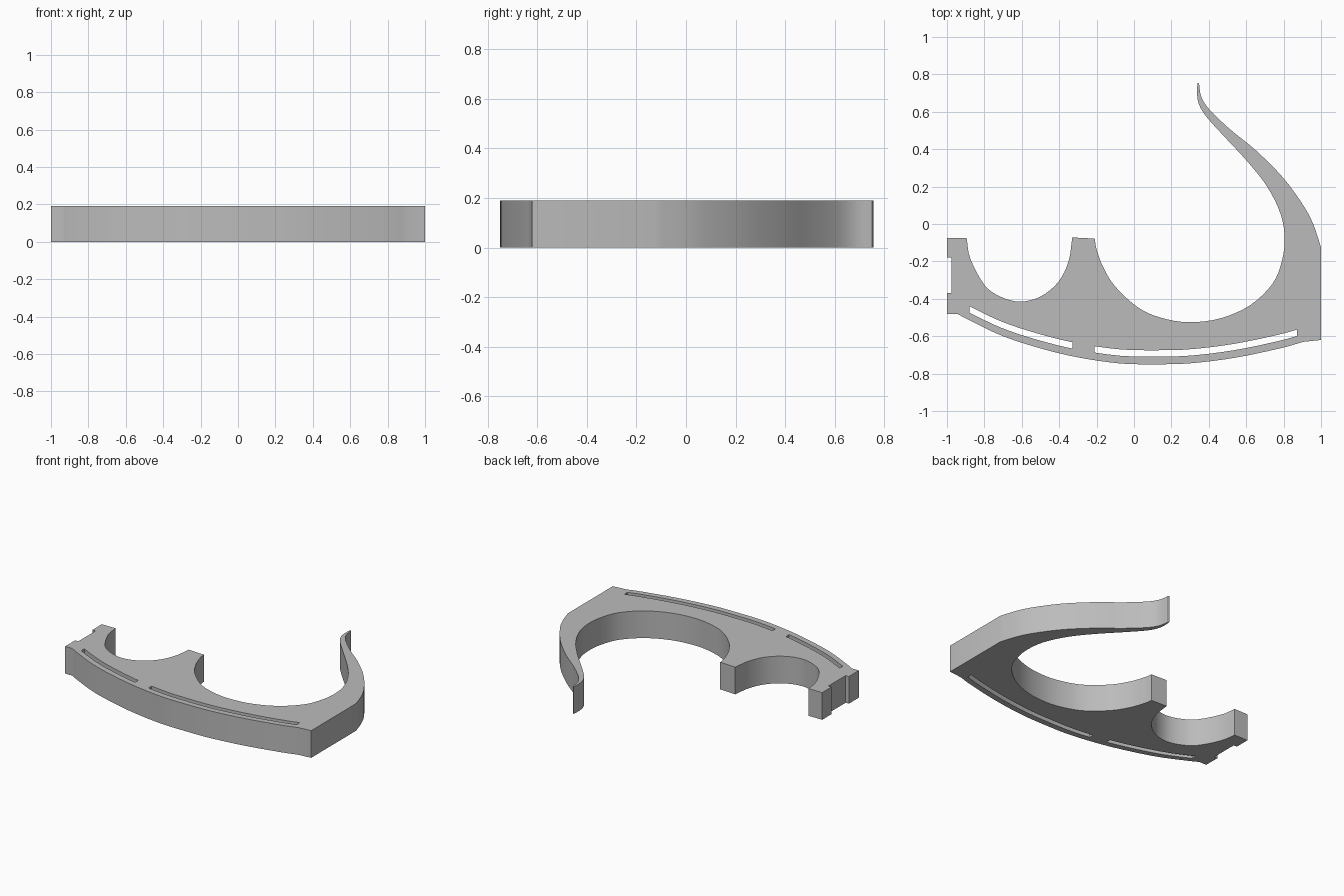
import bpy, bmesh
from mathutils import Vector

if "Cube" in bpy.data.objects:
    bpy.data.objects.remove(bpy.data.objects["Cube"])

HEIGHT = 0.19


def smooth(pts, steps=4):
    """Catmull-Rom curve through the points, end points included."""
    p = [Vector(q) for q in pts]
    p = [2 * p[0] - p[1]] + p + [2 * p[-1] - p[-2]]
    out = []
    for a, b, c, d in zip(p, p[1:], p[2:], p[3:]):
        for i in range(steps):
            t = i / steps
            out.append(0.5 * (2 * b + (c - a) * t + (2 * a - 5 * b + 4 * c - d) * t * t
                              + (3 * b - a - 3 * c + d) * t ** 3))
    return out + [p[-2]]


# Small and large rounded recesses, the large one running up the hook
small_recess = smooth([(-0.895, -0.075), (-0.875, -0.185), (-0.80, -0.325), (-0.715, -0.388),
                       (-0.61, -0.415), (-0.50, -0.388), (-0.405, -0.31), (-0.35, -0.2),
                       (-0.33, -0.072)])
hook_inside = smooth([(-0.21, -0.078), (-0.2, -0.135), (-0.165, -0.23), (-0.10, -0.335),
                      (0.02, -0.445), (0.14, -0.50), (0.29, -0.525), (0.46, -0.505),
                      (0.62, -0.435), (0.74, -0.32), (0.79, -0.2), (0.805, -0.08),
                      (0.785, 0.05), (0.715, 0.195), (0.61, 0.33), (0.485, 0.465),
                      (0.39, 0.57), (0.347, 0.64), (0.337, 0.705), (0.34, 0.755)])
hook_outside = smooth([(0.348, 0.75), (0.36, 0.68), (0.405, 0.61), (0.515, 0.505),
                       (0.65, 0.395), (0.795, 0.25), (0.905, 0.1), (0.96, -0.005), (1, -0.125)])
# Bowed front edge, right to left
front_edge = smooth([(0.905, -0.63), (0.78, -0.665), (0.54, -0.715), (0.3, -0.745), (0.1, -0.75),
                     (-0.08, -0.745), (-0.3, -0.713), (-0.5, -0.665), (-0.7, -0.6),
                     (-0.87, -0.52), (-0.945, -0.48)])
# Left end with its shallow notch
left_end = [(-1, -0.48), (-1, -0.37), (-0.975, -0.37), (-0.975, -0.18), (-1, -0.18), (-1, -0.075)]
outline = (small_recess + hook_inside + hook_outside + [(1, -0.62)] + front_edge + left_end)


def front_y(x):
    """Height of the front edge at x."""
    for a, b in zip(front_edge, front_edge[1:]):
        if b[0] <= x <= a[0]:
            return a[1] + (b[1] - a[1]) * (a[0] - x) / (a[0] - b[0])
    return front_edge[-1][1]


def slot(x0, x1, n=16):
    """Thin slot that follows the front edge."""
    xs = [x0 + (x1 - x0) * i / n for i in range(n + 1)]
    return ([(x, front_y(x) + 0.041) for x in xs]
            + [(x, front_y(x) + 0.075) for x in reversed(xs)])


# Fill the outline around the slots, then extrude to thickness
bm = bmesh.new()
for loop in (outline, slot(-0.88, -0.33), slot(-0.21, 0.872)):
    vs = [bm.verts.new((p[0], p[1], 0)) for p in loop]
    for i, v in enumerate(vs):
        bm.edges.new((v, vs[i - 1]))
bmesh.ops.triangle_fill(bm, edges=bm.edges[:], use_beauty=True, use_dissolve=False)
top = bmesh.ops.extrude_face_region(bm, geom=bm.faces[:])["geom"]
bmesh.ops.translate(bm, vec=(0, 0, HEIGHT),
                    verts=[g for g in top if isinstance(g, bmesh.types.BMVert)])
bmesh.ops.recalc_face_normals(bm, faces=bm.faces[:])

mesh = bpy.data.meshes.new("hooked_bracket")
bm.to_mesh(mesh)
bm.free()
bracket = bpy.data.objects.new("hooked_bracket", mesh)
bpy.context.collection.objects.link(bracket)

grey = bpy.data.materials.new("plain grey")
grey.diffuse_color = (0.5, 0.5, 0.5, 1)
grey.use_nodes = True
grey.node_tree.nodes["Principled BSDF"].inputs["Base Color"].default_value = grey.diffuse_color
mesh.materials.append(grey)

bpy.context.view_layer.objects.active = bracket
bracket.select_set(True)
bpy.ops.object.shade_smooth_by_angle(angle=0.52)
